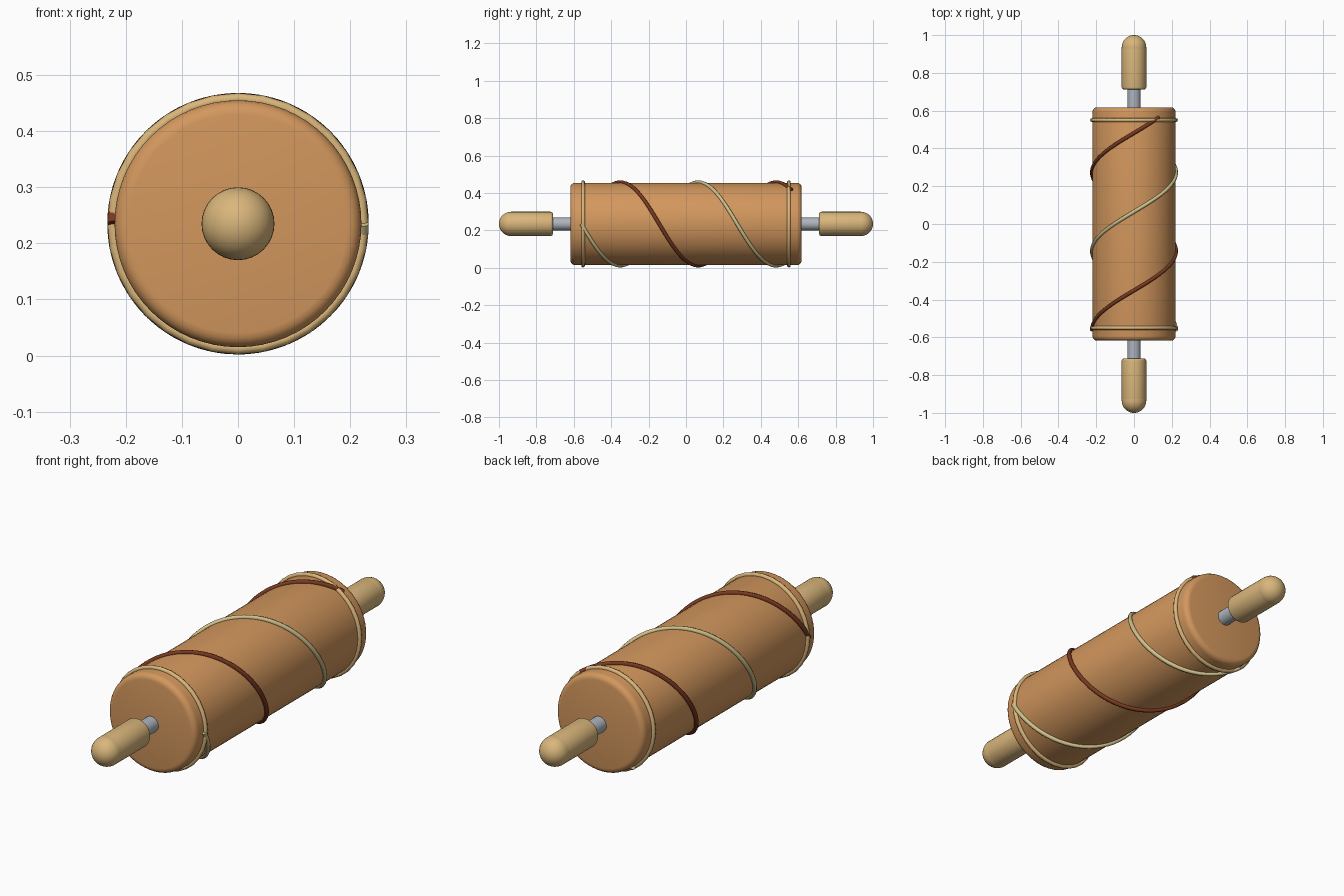
import bpy
import bmesh
from math import sin, cos, pi, radians
from mathutils import Vector

if "Cube" in bpy.data.objects:
    bpy.data.objects.remove(bpy.data.objects["Cube"])

ZC = 0.235  # height of the pin's axis, which runs along y


def material(name, rgb):
    m = bpy.data.materials.new(name)
    m.diffuse_color = (*rgb, 1)
    m.use_nodes = True
    m.node_tree.nodes["Principled BSDF"].inputs["Base Color"].default_value = m.diffuse_color
    return m


wood = material("warm wood", (0.65, 0.31, 0.11))
pale_wood = material("pale wood", (0.70, 0.47, 0.20))
metal = material("grey metal", (0.42, 0.46, 0.51))
brown = material("dark brown cord", (0.19, 0.04, 0.014))
straw = material("straw cord", (0.62, 0.53, 0.26))


def finish(bm, name, mat, angle=35):
    bmesh.ops.recalc_face_normals(bm, faces=bm.faces)
    mesh = bpy.data.meshes.new(name)
    bm.to_mesh(mesh)
    bm.free()
    mesh.materials.append(mat)
    obj = bpy.data.objects.new(name, mesh)
    bpy.context.collection.objects.link(obj)
    bpy.ops.object.select_all(action='DESELECT')
    obj.select_set(True)
    bpy.context.view_layer.objects.active = obj
    bpy.ops.object.shade_smooth_by_angle(angle=radians(angle))
    return obj


def lathe(name, profile, mat, sides):
    """Revolve (radius, y) points about the long axis."""
    bm = bmesh.new()
    verts = [bm.verts.new((r, y, ZC)) for r, y in profile]
    edges = [bm.edges.new(p) for p in zip(verts, verts[1:])]
    bmesh.ops.spin(bm, geom=verts + edges, cent=(0, 0, ZC), axis=(0, 1, 0),
                   angle=2 * pi, steps=sides, use_merge=True)
    bmesh.ops.remove_doubles(bm, verts=bm.verts, dist=1e-5)
    return finish(bm, name, mat)


def cord(name, mat, y0, y1, start, turn, steps, major=0.223, minor=0.01, sides=8):
    """Sweep a round section around the barrel; closed ring when y0 == y1."""
    closed = y0 == y1
    bm = bmesh.new()
    loops = []
    for i in range(steps if closed else steps + 1):
        t = i / steps
        a = start + turn * t
        out = Vector((cos(a), 0, sin(a)))
        tangent = Vector((-sin(a) * major * turn, y1 - y0, cos(a) * major * turn)).normalized()
        side = tangent.cross(out)
        centre = Vector((0, y0 + (y1 - y0) * t, ZC)) + out * major
        loops.append([bm.verts.new(centre + minor * (out * cos(b) + side * sin(b)))
                      for b in (2 * pi * k / sides for k in range(sides))])
    pairs = list(zip(loops, loops[1:]))
    if closed:
        pairs.append((loops[-1], loops[0]))
    else:
        bm.faces.new(loops[0])
        bm.faces.new(loops[-1])
    for p, q in pairs:
        for k in range(sides):
            n = (k + 1) % sides
            bm.faces.new((p[k], p[n], q[n], q[k]))
    return finish(bm, name, mat, 50)


def corner(r, y, size, sign, first=0, n=4):
    """Rounded edge from the flat end (radius r - size) out to radius r."""
    return [(r - size + size * sin(i * pi / 2 / n),
             y - sign * size * (1 - cos(i * pi / 2 / n))) for i in range(n + 1)]


# Barrel with rounded rims
barrel = ([(0, -0.618)] + corner(0.22, -0.618, 0.025, -1)
          + corner(0.22, 0.618, 0.025, 1)[::-1] + [(0, 0.618)])
lathe("barrel", barrel, wood, 64)

# Axle, grips and domed tips at each end
for s, end in ((-1, "front"), (1, "back")):
    lathe(end + "_axle", [(0, s * 0.60), (0.035, s * 0.60), (0.035, s * 0.75), (0, s * 0.75)],
          metal, 32)
    grip = ([(0, s * 0.712)] + corner(0.065, s * 0.712, 0.012, -s)
            + corner(0.065, s * 0.937, 0.010, s)[::-1] + [(0, s * 0.937)])
    lathe(end + "_grip", grip, pale_wood, 32)
    dome = [(0.065 * cos(i * pi / 20), s * (0.935 + 0.065 * sin(i * pi / 20))) for i in range(10)]
    lathe(end + "_grip_tip", [(0, s * 0.92), (0.065, s * 0.92)] + dome + [(0, s)], pale_wood, 32)
    cord(end + "_band", pale_wood, s * 0.55, s * 0.55, 0, 2 * pi, 32)

# Two cords spiralling half a turn apart
cord("dark_spiral_cord", brown, -0.56, 0.565, pi, -2.7 * pi, 80)
cord("light_spiral_cord", straw, -0.56, 0.565, 0, -2.7 * pi, 80)
